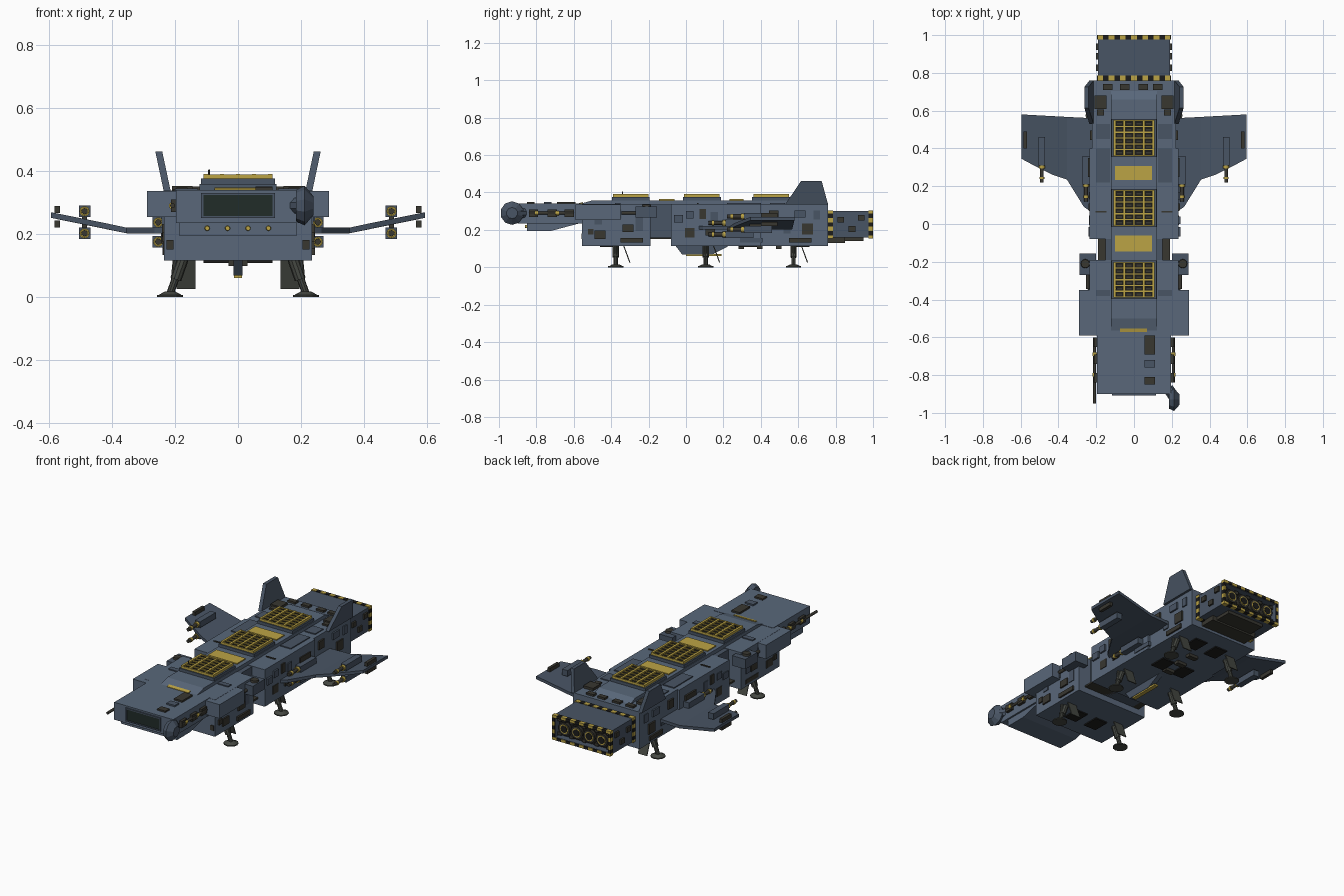
import bpy, bmesh, math, random
from mathutils import Vector, Matrix

random.seed(4)


def material(name, r, g, b):
    m = bpy.data.materials.new(name)
    m.diffuse_color = (r, g, b, 1)
    return m


HULL = material("hull_blue", 0.10, 0.137, 0.195)
WING = material("wing_blue", 0.066, 0.09, 0.128)
DARK = material("dark_metal", 0.04, 0.038, 0.03)
BLACK = material("black", 0.012, 0.012, 0.011)
GOLD = material("yellow", 0.50, 0.37, 0.06)
LEG = material("leg_metal", 0.06, 0.065, 0.055)
GLASS = material("glass", 0.015, 0.025, 0.022)


def finish(name, bm, mat):
    bmesh.ops.recalc_face_normals(bm, faces=bm.faces)
    me = bpy.data.meshes.new(name)
    bm.to_mesh(me)
    bm.free()
    me.materials.append(mat)
    ob = bpy.data.objects.new(name, me)
    bpy.context.collection.objects.link(ob)
    return ob


def boxes(name, mat, items):
    """One object from boxes given as (x0, x1, y0, y1, z0, z1)."""
    bm = bmesh.new()
    for x0, x1, y0, y1, z0, z1 in items:
        m = Matrix.Translation(((x0 + x1) / 2, (y0 + y1) / 2, (z0 + z1) / 2))
        bmesh.ops.create_cube(bm, size=1, matrix=m @ Matrix.Diagonal((abs(x1 - x0), y1 - y0, z1 - z0, 1)))
    return finish(name, bm, mat)


def tubes(name, mat, items, seg=12):
    """One object from cones given as (start, end, r0, r1)."""
    bm = bmesh.new()
    for a, b, r0, r1 in items:
        a, b = Vector(a), Vector(b)
        m = Matrix.Translation((a + b) / 2) @ (b - a).to_track_quat('Z', 'Y').to_matrix().to_4x4()
        bmesh.ops.create_cone(bm, cap_ends=True, segments=seg, radius1=r0, radius2=r1,
                              depth=(b - a).length, matrix=m)
    return finish(name, bm, mat)


def loft(name, mat, loop_a, loop_b):
    """Solid between two matching loops of points."""
    bm = bmesh.new()
    a = [bm.verts.new(p) for p in loop_a]
    b = [bm.verts.new(p) for p in loop_b]
    bm.faces.new(a)
    bm.faces.new(b[::-1])
    for i in range(len(a)):
        j = (i + 1) % len(a)
        bm.faces.new((a[i], a[j], b[j], b[i]))
    return finish(name, bm, mat)


def side_profile(name, mat, pts, x0, x1):
    return loft(name, mat, [(x0, y, z) for y, z in pts], [(x1, y, z) for y, z in pts])


# hull blocks, neck and engine housing
boxes("front_hull", HULL, [(-.235, .235, -.555, -.19, .115, .338)])
boxes("middle_hull", HULL, [(-.235, .235, -.08, .40, .115, .338)])
boxes("rear_hull", HULL, [(-.222, .222, .40, .76, .115, .338)])
boxes("neck", WING, [(-.15, .15, -.20, -.07, .15, .335)])
boxes("belly_joint", DARK, [(-.19, .19, -.20, -.07, .15, .16)])
side_profile("spine", HULL, [(-.58, .335), (-.50, .358), (.66, .358), (.71, .335)], -.122, .122)

# nose with chin, window and running lights
boxes("nose", HULL, [(-.197, .197, -.90, -.55, .235, .34)])
side_profile("chin", HULL, [(-.85, .24), (-.85, .195), (-.72, .195), (-.55, .24)], -.187, .187)
boxes("window", GLASS, [(-.11, .11, -.904, -.895, .257, .323)])
boxes("window_frame", WING, [(-.117, .117, -.908, -.89, .323, .33), (-.117, .117, -.908, -.89, .25, .257),
                             (-.117, -.11, -.908, -.89, .25, .33), (.11, .117, -.908, -.89, .25, .33)])
tubes("chin_lights", GOLD, [((x, -.845, .218), (x, -.862, .218), .009, .007) for x in (-.098, -.033, .032, .097)])
boxes("nose_hatches", DARK, [(.055, .11, -.69, -.59, .335, .35), (.055, .11, -.85, -.81, .335, .349)])
boxes("nose_panel", WING, [(.055, .11, -.76, -.72, .335, .349)])
tubes("sensor_dish", WING, [((.185, -.93, .29), (.212, -.93, .29), .05, .063),
                            ((.212, -.93, .29), (.24, -.93, .29), .063, .03),
                            ((.18, -.87, .29), (.215, -.92, .29), .03, .03)], 10)
boxes("nose_gun_mounts", DARK, [(s * .19, s * .213, y, y + .05, .27, .31) for s in (-1, 1) for y in (-.84, -.74, -.65)])
tubes("nose_guns", DARK, [((-.208, -.60, .29), (-.208, -.95, .29), .008, .008),
                          ((.208, -.60, .29), (.208, -.84, .29), .008, .008)])
tubes("nose_gun_collars", GOLD, [((s * .208, y, .29), (s * .208, y - .018, .29), .012, .012)
                                 for s in (-1, 1) for y in (-.68, -.79)])

# side pods and shoulder turrets
for s in (-1, 1):
    boxes("side_pod", HULL, [(s * .19, s * .29, -.59, -.35, .253, .337)])
    boxes("shoulder_turret", WING, [(s * .20, s * .288, -.27, -.155, .265, .325)])
    tubes("turret_ring", DARK, [((s * .258, -.21, .32), (s * .258, -.21, .337), .025, .022)])
    tubes("turret_gun", DARK, [((s * .245, -.25, .29), (s * .245, -.345, .29), .009, .009)])

# roof vents with yellow grid, and yellow roof panels
for y0 in (-.39, -.01, .36):
    y1 = y0 + .19
    boxes("vent_base", WING, [(-.118, .118, y0 - .006, y1 + .006, .35, .376)])
    boxes("vent_core", BLACK, [(-.105, .105, y0 + .004, y1 - .004, .37, .383)])
    w = .205 / 4
    boxes("vent_grid", GOLD,
          [(-.1025 + w * i - .0065, -.1025 + w * i + .0065, y0, y1, .372, .391) for i in range(5)]
          + [(-.109, .109, y - .003, y + .003, .372, .389) for y in [y0 + .003 + .184 * k / 6 for k in range(7)]])
    boxes("vent_slats", DARK, [(-.1025 + w * i + .012, -.1025 + w * (i + 1) - .012,
                                y0 + .012 + .0307 * k, y0 + .021 + .0307 * k, .38, .388)
                               for i in range(4) for k in range(6)])
boxes("roof_panels", GOLD, [(-.10, .095, .232, .308, .35, .364), (-.10, .095, -.145, -.062, .35, .364)])
side_profile("front_roof_mark", GOLD, [(-.572, .338), (-.572, .343), (-.552, .348), (-.552, .34)], -.075, .07)
boxes("roof_hatches", DARK,
      [(x, x + .05, .71, .74, .33, .35) for x in (-.165, -.075, .025, .10)]
      + [(s * .145, s * .21, .61, .68, .33, .353) for s in (-1, 1)]
      + [(s * .16, s * .195, .575, .605, .33, .348) for s in (-1, 1)]
      + [(s * .145, s * .205, .06, .068, .33, .343) for s in (-1, 1)])
boxes("roof_plates", WING, [(s * .128, s * .20, y, y + d, .33, .344) for s in (-1, 1)
                            for y, d in ((-.38, .03), (.22, .18), (.45, .08))])
tubes("aerial", DARK, [((-.092, -.34, .37), (-.092, -.34, .405), .004, .003)], 6)

# engine housing: open box, nozzles, hazard edging
E0, E1, ZB, ZT, X = .755, .995, .158, .30, .19
boxes("engine_housing", WING, [(-X, X, E0, E1, ZT - .014, ZT), (-X, X, E0, E1, ZB, ZB + .014),
                               (-X, -X + .014, E0, E1, ZB, ZT), (X - .014, X, E0, E1, ZB, ZT)])
boxes("engine_back_plate", BLACK, [(-.18, .18, .75, .955, ZB + .01, ZT - .01)])
nx = (-.125, -.042, .042, .125)
tubes("nozzles", DARK, [((x, .95, .229), (x, .985, .229), .028, .038) for x in nx], 16)
tubes("nozzle_rings", GOLD, [((x, .984, .229), (x, .987, .229), .027, .027) for x in nx], 16)
tubes("nozzle_cores", BLACK, [((x, .985, .229), (x, .989, .229), .021, .021) for x in nx], 16)
boxes("nozzle_greebles", DARK, [(x - .012, x + .012, .95, .975, z, z + .018) for x in (-.165, -.084, 0, .084, .165)
                                for z in (.178, .262)])
edge = {0: [], 1: []}
for ya, yb in ((.76, .785), (.976, 1.0)):
    for k in range(13):
        xa, xb = -.194 + .388 * k / 13, -.194 + .388 * (k + 1) / 13
        edge[k % 2] += [(xa, xb, ya, yb, ZT - .012, ZT + .004), (xa, xb, ya, yb, ZB - .004, ZB + .012)]
    for k in range(5):
        za, zb = ZB + .012 + .118 * k / 5, ZB + .012 + .118 * (k + 1) / 5
        edge[(k + 1) % 2] += [(s * .18, s * .195, ya, yb, za, zb) for s in (-1, 1)]
boxes("hazard_yellow", GOLD, edge[0])
boxes("hazard_black", BLACK, edge[1])
boxes("engine_underside", DARK, [(-.15, .15, .76, .85, .13, .16), (-.12, .12, .85, .95, .14, .16)])
boxes("engine_side_boxes", DARK, [(s * .185, s * .2, y, y + .035, z, z + .03) for s in (-1, 1)
                                  for y, z in ((.81, .24), (.87, .19), (.92, .25))])

# side panels: (y, z, length, height)
panels = [(-.51, .19, .03, .03), (-.47, .245, .04, .03), (-.46, .175, .06, .045), (-.36, .285, .03, .05),
          (-.31, .21, .06, .04), (-.25, .23, .04, .07), (-.29, .145, .12, .025), (-.04, .26, .05, .04),
          (.02, .185, .05, .05), (.02, .28, .04, .04), (.09, .285, .035, .055), (.15, .27, .04, .05),
          (.13, .19, .05, .04), (.35, .145, .12, .025), (.30, .27, .10, .03)]
rear = [(.47, .28, .05, .05), (.61, .285, .06, .04), (.65, .205, .06, .06), (.70, .28, .035, .05),
        (.61, .145, .12, .025), (.54, .20, .04, .04)]
for s in (-1, 1):
    for name, xs, items in (("side_panels", .233, panels), ("rear_side_panels", .22, rear)):
        for mat, start in ((DARK, 0), (WING, 1)):
            boxes(name, mat, [(s * (xs - .01), s * (xs + random.uniform(.005, .013)), y - l / 2, y + l / 2,
                               z - h / 2, z + h / 2) for y, z, l, h in items[start::2]])
boxes("front_block_vents", DARK, [(s * .205, s * .228, -.56, -.54, .15, .18) for s in (-1, 1)])
boxes("belly_plates", BLACK, [(s * .03, s * .11, y, y + .10, .108, .12) for s in (-1, 1) for y in (-.46, .28, .56)])

# keel under the belly
side_profile("keel", WING, [(-.06, .12), (-.02, .068), (.14, .068), (.24, .12)], -.014, .014)
boxes("keel_edge", GOLD, [(-.012, .012, 0, .19, .06, .071)])
boxes("belly_tanks", DARK, [(-.03, .03, y, y + .03, .098, .118) for y in (.28, .38, .48)])

for s in (-1, 1):
    # cranked wing
    plan = [(.22, .06, .211), (.265, .09, .211), (.355, .235, .211), (.355, .567, .211), (.22, .56, .211)]
    tip = [(.355, .235, .211), (.43, .26, .227), (.53, .31, .247), (.595, .345, .26), (.595, .58, .26),
           (.355, .567, .211)]
    for name, pts in (("wing_root", plan), ("wing_tip", tip)):
        loft(name, WING, [(s * x, y, z + .009) for x, y, z in pts], [(s * x, y, z - .009) for x, y, z in pts])

    # leaning tail fin
    fin = [(.53, .335, .225), (.615, .462, .252), (.725, .462, .252), (.76, .335, .225)]
    loft("tail_fin", WING, [(s * (x - .011), y, z) for y, z, x in fin], [(s * (x + .011), y, z) for y, z, x in fin])

    # twin guns above and below the wing, at mid-span and at the root
    for x, yf, zs in ((.488, .22, (.272, .202)), (.254, .12, (.237, .175))):
        boxes("gun_body", WING, [(s * (x - .018), s * (x + .018), yf + .09, yf + .24, z - .018, z + .018) for z in zs])
        tubes("gun_barrel", DARK, [((s * x, yf + .1, z), (s * x, yf, z), .01, .01) for z in zs])
        tubes("gun_collar", GOLD, [((s * x, yf + .092, z), (s * x, yf + .075, z), .016, .016) for z in zs]
              + [((s * x, yf + .03, z), (s * x, yf + .018, z), .013, .013) for z in zs])
    boxes("gun_pylon", DARK, [(s * .48, s * .496, .34, .44, .20, .275)])
    boxes("tip_pods", DARK, [(s * .566, s * .584, .40, .49, z - .011, z + .011) for z in (.278, .232)])

    # landing legs with doors
    for y in (-.375, .105, .575):
        tubes("leg_strut", LEG, [((s * .175, y, .12), (s * .198, y, .055), .018, .018),
                                 ((s * .198, y, .06), (s * .216, y, .01), .012, .012),
                                 ((s * .20, y, .115), (s * .208, y, .03), .008, .008)], 10)
        tubes("leg_foot", LEG, [((s * .216, y, 0), (s * .216, y, .006), .041, .041),
                                ((s * .216, y, .006), (s * .216, y, .016), .036, .018)], 12)
        door = [(y + .038, .118), (y + .044, .118), (y + .078, .025), (y + .072, .025)]
        side_profile("leg_door", LEG, door, s * .135, s * .195)
